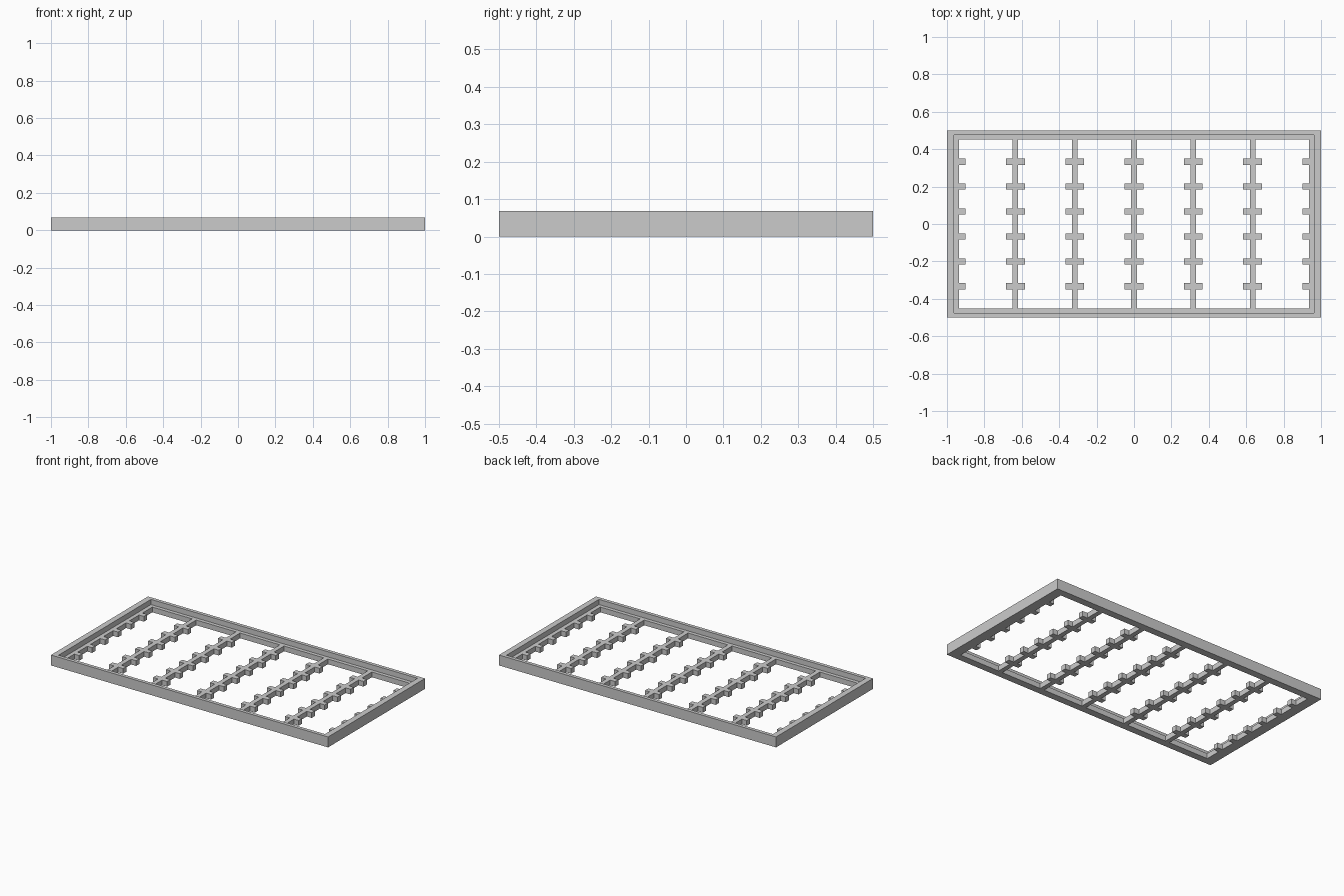
import bpy
import bmesh

HEIGHT = 0.068       # outer rim height
LEDGE = 0.034        # ledge, bar and tab height
LIP_X, LIP_Y = 0.936, 0.453
PITCH = 0.317        # bar spacing
BAR = 0.03           # bar width
TAB = 0.034          # tab width along the bar

cube = bpy.data.objects.get("Cube")
if cube:
    bpy.data.objects.remove(cube)

grey = bpy.data.materials.new("plain grey")
grey.use_nodes = True
colour = (0.6, 0.6, 0.6, 1)
grey.diffuse_color = colour
grey.node_tree.nodes["Principled BSDF"].inputs["Base Color"].default_value = colour


def finish(name, bm):
    mesh = bpy.data.meshes.new(name)
    bmesh.ops.recalc_face_normals(bm, faces=bm.faces[:])
    bm.to_mesh(mesh)
    bm.free()
    mesh.materials.append(grey)
    obj = bpy.data.objects.new(name, mesh)
    bpy.context.collection.objects.link(obj)


def box(name, x0, x1, y0, y1):
    """Box standing on the ground, as tall as the ledge."""
    bm = bmesh.new()
    bmesh.ops.create_cube(bm, size=1)
    for v in bm.verts:
        v.co.x = x1 if v.co.x > 0 else x0
        v.co.y = y1 if v.co.y > 0 else y0
        v.co.z = LEDGE if v.co.z > 0 else 0
    finish(name, bm)


# Outer frame: stepped profile swept round a rectangle
profile = [(1, 0.5, 0), (1, 0.5, HEIGHT), (0.962, 0.477, HEIGHT),
           (0.962, 0.477, LEDGE), (LIP_X, LIP_Y, LEDGE), (LIP_X, LIP_Y, 0)]
corners = [(-1, -1), (1, -1), (1, 1), (-1, 1)]
bm = bmesh.new()
loops = [[bm.verts.new((sx * x, sy * y, z)) for sx, sy in corners]
         for x, y, z in profile]
for i, lower in enumerate(loops):
    upper = loops[(i + 1) % len(loops)]
    for j in range(4):
        k = (j + 1) % 4
        bm.faces.new((lower[j], lower[k], upper[k], upper[j]))
finish("outer_frame", bm)

# Cross bars, with the outermost pair hidden in the frame lip
for col in range(-3, 4):
    x = col * PITCH
    if abs(col) < 3:
        box(f"cross_bar_{col + 4}", x - BAR / 2, x + BAR / 2, -LIP_Y, LIP_Y)

    # Locating tabs on each open side of the bar
    for side in (-1, 1):
        if side * col == 3:
            continue
        root = x + side * BAR / 2
        if abs(col) == 3:
            root = side * -LIP_X
        tip = x + side * 0.05
        for row in range(6):
            y = (row - 2.5) * 0.1335
            box(f"tab_{col + 4}_{'left' if side > 0 else 'right'}_{row + 1}",
                min(root, tip), max(root, tip), y - TAB / 2, y + TAB / 2)
